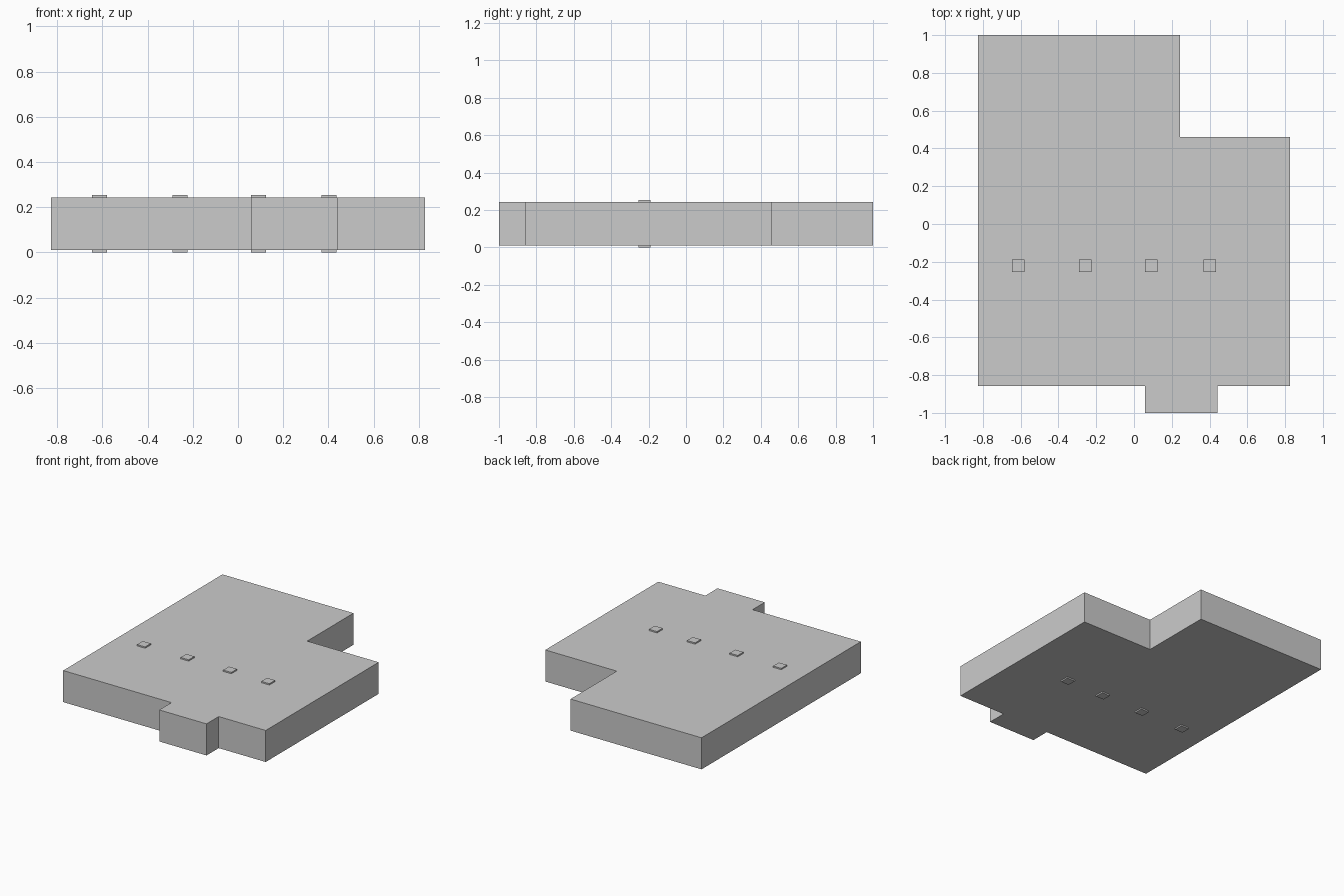
import bpy, bmesh

if "Cube" in bpy.data.objects:
    bpy.data.objects.remove(bpy.data.objects["Cube"])

Z0, Z1, PEG_TOP = 0.01, 0.243, 0.253


def prism(name, outline, z0, z1):
    """Extrude a closed xy outline from z0 up to z1."""
    bm = bmesh.new()
    face = bm.faces.new([bm.verts.new((x, y, z0)) for x, y in outline])
    top = bmesh.ops.extrude_face_region(bm, geom=[face])["geom"]
    verts = [g for g in top if isinstance(g, bmesh.types.BMVert)]
    bmesh.ops.translate(bm, verts=verts, vec=(0, 0, z1 - z0))
    bmesh.ops.recalc_face_normals(bm, faces=bm.faces)
    mesh = bpy.data.meshes.new(name)
    bm.to_mesh(mesh)
    bm.free()
    obj = bpy.data.objects.new(name, mesh)
    bpy.context.collection.objects.link(obj)
    return obj


# Main slab: notched back right corner, tab on the front edge
prism("slab", [(-0.827, 1), (-0.827, -0.858), (0.057, -0.858), (0.057, -1),
               (0.443, -1), (0.443, -0.858), (0.827, -0.858), (0.827, 0.46),
               (0.243, 0.46), (0.243, 1)], Z0, Z1)

# Row of square pegs running through the slab, proud on both faces
h, y = 0.033, -0.222
for i, x in enumerate((-0.613, -0.257, 0.091, 0.402)):
    prism(f"peg_{i + 1}", [(x - h, y - h), (x + h, y - h),
                           (x + h, y + h), (x - h, y + h)], 0, PEG_TOP)
